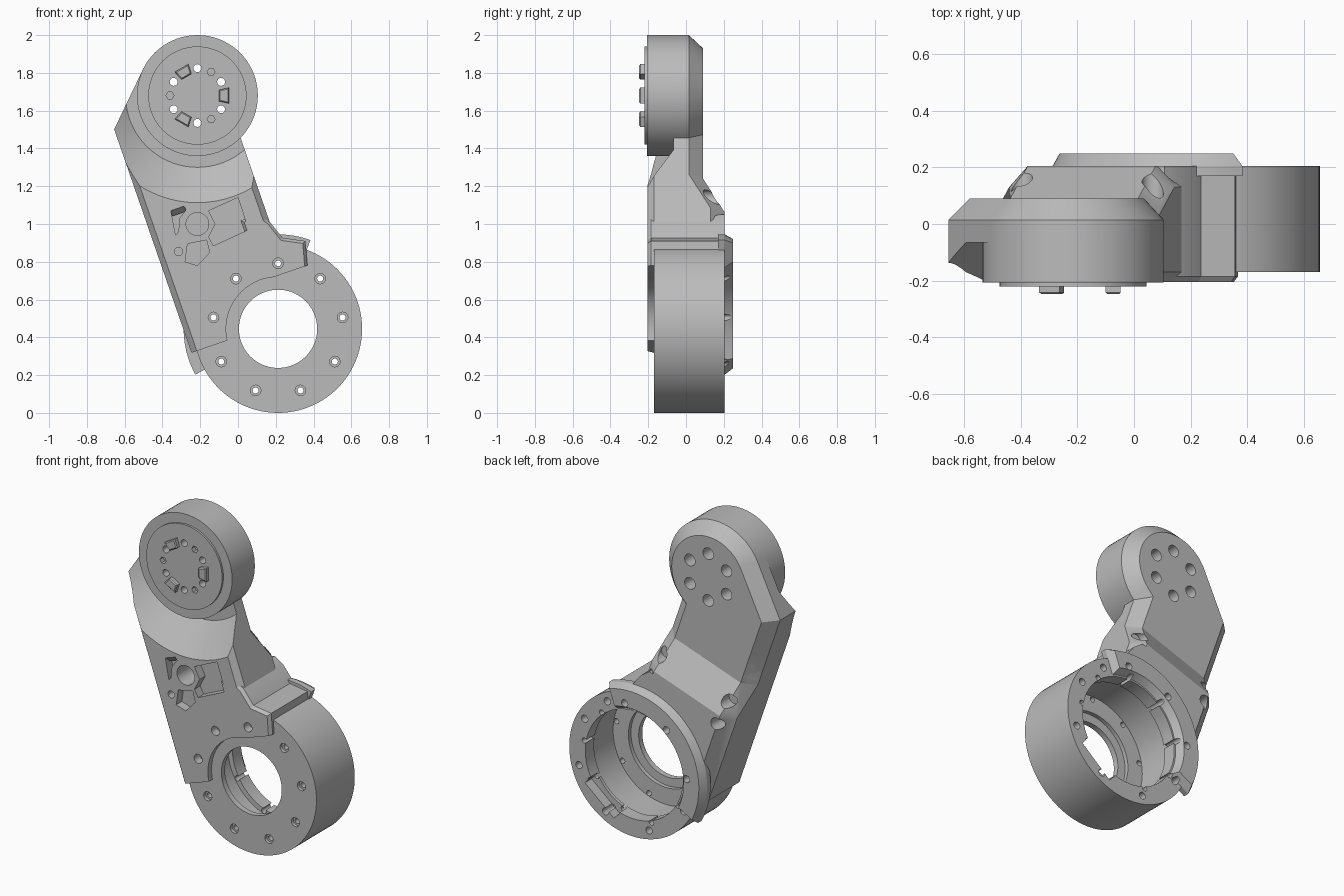
import bpy, bmesh, math
from math import sin, cos, radians, hypot

if "Cube" in bpy.data.objects:
    bpy.data.objects.remove(bpy.data.objects["Cube"], do_unlink=True)

mat = bpy.data.materials.new("light_grey_metal")
mat.use_nodes = True
GREY = (0.5, 0.5, 0.5, 1)
mat.diffuse_color = GREY
mat.node_tree.nodes["Principled BSDF"].inputs["Base Color"].default_value = GREY

HEAD, RING = (-0.215, 1.68), (0.212, 0.445)   # x, z of the two joint axes


def arm(t, s):
    """Arm frame: t across the arm, s down it from the head axis, to world x, z."""
    return (HEAD[0] + 0.945 * t + 0.327 * s, HEAD[1] + 0.327 * t - 0.945 * s)


def world(x, z):
    return (x, z)


def polar(c, r, deg):
    return (c[0] + r * cos(radians(deg)), c[1] + r * sin(radians(deg)))


def inset(pts, d):
    """Move every edge of a closed outline inward by d."""
    n = len(pts)
    area = sum(pts[i - 1][0] * pts[i][1] - pts[i][0] * pts[i - 1][1] for i in range(n))
    d = d if area > 0 else -d
    out = []
    for i in range(n):
        (ax, ay), (bx, by), (cx, cy) = pts[i - 1], pts[i], pts[(i + 1) % n]
        l1, l2 = hypot(bx - ax, by - ay), hypot(cx - bx, cy - by)
        n1 = (-(by - ay) / l1, (bx - ax) / l1)
        n2 = (-(cy - by) / l2, (cx - bx) / l2)
        k = d / max(0.3, 1 + n1[0] * n2[0] + n1[1] * n2[1])
        out.append((bx + (n1[0] + n2[0]) * k, by + (n1[1] + n2[1]) * k))
    return out


def finish(name, bm):
    bmesh.ops.remove_doubles(bm, verts=bm.verts, dist=1e-6)
    bmesh.ops.recalc_face_normals(bm, faces=bm.faces)
    me = bpy.data.meshes.new(name)
    bm.to_mesh(me)
    bm.free()
    me.materials.append(mat)
    ob = bpy.data.objects.new(name, me)
    bpy.context.scene.collection.objects.link(ob)
    return ob


def skin(bm, loops, closed=False):
    """Bridge equal loops of 3D points; cap the ends unless closed."""
    rows = [[bm.verts.new(p) for p in lp] for lp in loops]
    n = len(rows[0])
    pairs = list(zip(rows, rows[1:])) + ([(rows[-1], rows[0])] if closed else [])
    for a, b in pairs:
        for i in range(n):
            bm.faces.new((a[i], a[(i + 1) % n], b[(i + 1) % n], b[i]))
    if not closed:
        bm.faces.new(rows[0])
        bm.faces.new(rows[-1])


def prism(name, outlines, layers, frame=world):
    """Outlines extruded along y; layers are (y, inset)."""
    bm = bmesh.new()
    for pts in outlines:
        loops = []
        for y, d in layers:
            flat = [frame(*p) for p in (inset(pts, d) if d else pts)]
            loops.append([(x, y, z) for x, z in flat])
        skin(bm, loops)
    return finish(name, bm)


def lathe(name, centres, profile, seg=72, ring=False):
    """Turn an (r, y) profile about the y direction through each centre."""
    bm = bmesh.new()
    for c in centres:
        loops = []
        for r, y in profile:
            loops.append([(c[0] + max(r, 1e-3) * cos(2 * math.pi * i / seg), y,
                           c[1] + max(r, 1e-3) * sin(2 * math.pi * i / seg)) for i in range(seg)])
        skin(bm, loops, ring)
    return finish(name, bm)


def drill(name, centres, r, y0, y1, seg=20):
    return lathe(name, centres, [(r, y0), (r, y1)], seg)


def cut(targets, cutter):
    cutter.hide_render = True
    for ob in targets:
        bpy.context.view_layer.objects.active = ob
        m = ob.modifiers.new("cut", 'BOOLEAN')
        m.operation, m.solver, m.object = 'DIFFERENCE', 'EXACT', cutter
        bpy.ops.object.modifier_apply(modifier=m.name)
    bpy.data.objects.remove(cutter, do_unlink=True)


L, R = -0.475, 0.143   # arm sides

# Head drum with raised front disc and chamfered back
head = lathe("head_drum", [HEAD], [(0, -0.22), (0.26, -0.22), (0.26, -0.207), (0.32, -0.207),
                                   (0.32, 0.015), (0.25, 0.09), (0, 0.09)])

# Upper arm plate: rounded top, pointed left shoulder
arc = [(0.32 * cos(radians(a)), -0.32 * sin(radians(a)))
       for a in [135.3 - i * 198.7 / 40 for i in range(41)]]
upper = prism("arm_upper", [[(L, 0.025)] + arc + [(R, 0.56), (L, 0.56)]],
              [(-0.205, 0.03), (-0.17, 0), (0.015, 0), (0.09, 0.07)], arm)

# Main arm: chamfered section that thickens towards the lower joint
loops = []
for s, h in [(0.29, 0.09), (0.49, 0.09), (0.68, 0.205), (1.4, 0.205)]:
    sec = [(L + 0.03, -0.205), (R - 0.03, -0.205), (R, -0.17), (R, h - 0.075),
           (R - 0.07, h), (L + 0.07, h), (L, h - 0.075), (L, -0.17)]
    loops.append([(arm(t, s)[0], y, arm(t, s)[1]) for t, y in sec])
bm = bmesh.new()
skin(bm, loops)
lower = finish("arm_lower", bm)

# Side ledge over the ring
ledge = prism("arm_ledge", [[(0, 0.7), (0.1, 0.7), (R, 0.756), (0.18, 0.859), (0.289, 0.915),
                             (0.255, 1.045), (0.255, 1.2), (0, 1.2)]],
              [(-0.205, 0.015), (-0.185, 0), (0.205, 0)], arm)

# Lower joint ring with hollow back
ring = lathe("joint_ring", [RING], [(0.207, -0.17), (0.445, -0.17), (0.445, 0.205), (0.335, 0.205),
                                    (0.335, 0.12), (0.365, 0.12), (0.365, -0.11), (0.26, -0.11),
                                    (0.26, -0.135), (0.207, -0.135)], 96, True)

# Raised rear flange hugging the arm side of the ring
ang = [70 + i * 139 / 36 for i in range(37)]
flange = prism("rear_flange", [[polar(RING, 0.5, a) for a in ang] +
                               [polar(RING, 0.345, a) for a in reversed(ang)]],
               [(0.17, 0), (0.205, 0), (0.25, 0.025)])

# Conical clearance under the head
cut([upper, lower], lathe("clearance_cutter", [HEAD], [(0, -0.3), (0.694, -0.3), (0.38, -0.065), (0, -0.065)]))

# Seat for the ring, and front plate edge around its opening
cut([lower, ledge], drill("seat_cutter", [RING], 0.44, -0.168, 0.4, 96))
cut([lower, ledge], drill("opening_cutter", [RING], 0.275, -0.4, 0.4, 72))
cut([lower, ledge], prism("edge_cutter", [[(-0.01, 1.04), (0.6, 1.04), (0.6, 1.6), (-0.01, 1.6)]],
                          [(-0.4, 0), (0.4, 0)], arm))
cut([lower], prism("end_cutter", [[(-0.7, 1.277), (0.6, 1.277), (0.6, 1.6), (-0.7, 1.6)]],
                   [(-0.4, 0), (0.4, 0)], arm))

# Ring screw holes with counterbores, and holes in the back rim
screws = [polar(RING, 0.347, 90 + 40 * i) for i in range(9)]
cut([ring, lower, ledge, flange], drill("screw_cutter", screws, 0.016, -0.4, 0.4))
cut([ring, lower, ledge], drill("counterbore_cutter", screws, 0.028, -0.4, -0.15))
rim = [polar(RING, 0.392, a) for a in (-150, -105, -60, -15, 30, 62, 85, 130, 175)]
cut([ring, flange], drill("rim_hole_cutter", rim, 0.022, 0.1, 0.4))

# Notch in the ring's back lip
a, b = radians(-50), 0.13
notch = [(RING[0] + r * cos(a) - w * sin(a), RING[1] + r * sin(a) + w * cos(a))
         for r, w in ((0.25, -b), (0.37, -b), (0.37, b), (0.25, b))]
cut([ring], prism("notch_cutter", [notch], [(0.14, 0), (0.3, 0)]))

# Head bolt holes: narrow in front, wide behind
bolts = [polar(HEAD, 0.145, 30 + 60 * i) for i in range(6)]
cut([head, upper], drill("bolt_cutter", bolts, 0.021, -0.4, 0.4))
cut([head, upper], drill("bolt_back_cutter", bolts, 0.036, -0.03, 0.4, 24))
cut([head], drill("dimple_cutter", [polar(HEAD, 0.145, k) for k in (60, 180, 300)], 0.021, -0.4, -0.19, 6))

# Rear screw pockets on the slope
cut([lower], drill("pocket_cutter", [arm(t, s) for t in (-0.4, 0.09) for s in (0.6, 0.74)],
                   0.038, 0.09, 0.4, 24))

# Front recesses around a round bore
pockets = [[(-0.155, 1.07), (0, 1.14), (0.055, 0.97), (-0.13, 0.885), (-0.155, 0.93), (-0.12, 1.0)],
           [(-0.363, 1.11), (-0.29, 1.10), (-0.275, 1.075), (-0.31, 1.03), (-0.315, 0.96), (-0.33, 0.94)],
           [(-0.267, 0.895), (-0.167, 0.915), (-0.15, 0.85), (-0.215, 0.78), (-0.28, 0.80)]]
cut([lower], prism("recess_cutter", pockets, [(-0.4, 0), (-0.15, 0)]))
cut([lower], drill("bore_cutter", [(-0.215, 1.0)], 0.06, -0.4, -0.05, 36))
cut([lower], drill("pin_hole_cutter", [(-0.315, 0.855)], 0.022, -0.4, -0.15))

# Three drive pegs on the head
pegs = []
for k in (0, 120, 240):
    pegs.append([polar(HEAD, hypot(r, w), k + math.degrees(math.atan2(w, r)))
                 for r, w in ((0.115, -0.03), (0.168, -0.042), (0.168, 0.042), (0.115, 0.03))])
peg = prism("drive_pegs", pegs, [(-0.2, 0), (-0.242, 0), (-0.248, 0.006)])

# Smooth shading with sharp edges kept
for ob in (head, upper, lower, ledge, ring, flange, peg):
    bpy.ops.object.select_all(action='DESELECT')
    ob.select_set(True)
    bpy.context.view_layer.objects.active = ob
    bpy.ops.object.shade_smooth_by_angle(angle=radians(25))
